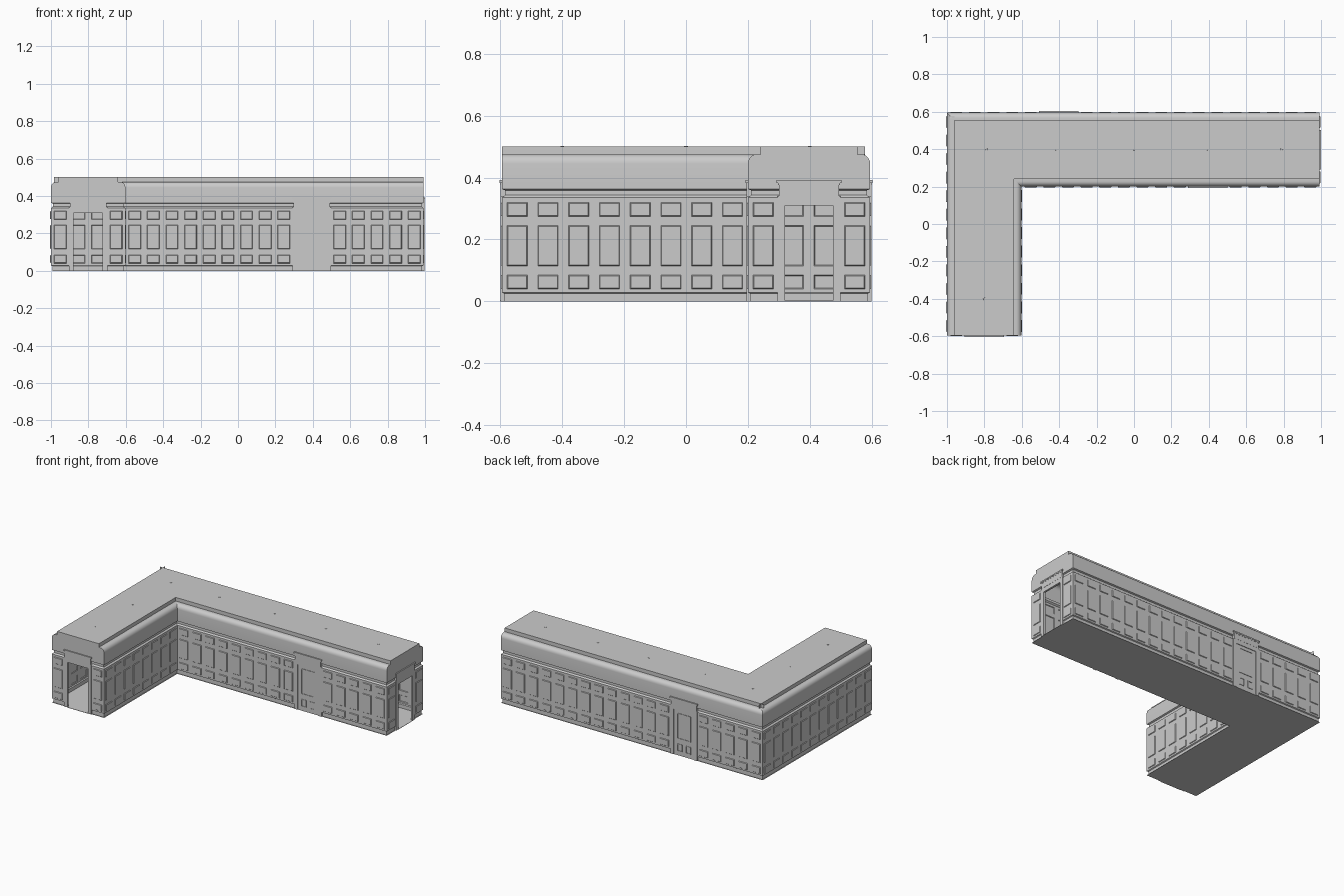
import bpy, bmesh, math
from mathutils import Vector

if "Cube" in bpy.data.objects:
    bpy.data.objects.remove(bpy.data.objects["Cube"])

UP = Vector((0, 0, 1))
# L-shaped corridor plan, counter-clockwise, and its ceiling line
PLAN = [Vector((x, y, 0)) for x, y in [(-1, -.595), (-.602, -.595), (-.602, .2),
                                       (.992, .2), (.992, .595), (-1, .595)]]
CEIL = [(-.96, -.595), (-.642, -.595), (-.642, .24), (.992, .24), (.992, .555), (-.96, .555)]
# Wall section as (inward offset, height): skirting, wall, crown groove
LOWER = [(.007, 0), (.007, .025), (0, .029), (0, .04), (0, .085), (0, .115), (0, .245),
         (0, .275), (0, .32), (0, .335), (.01, .343), (.01, .359), (0, .363)]
PANEL_ROWS = {3, 5, 7}
# Cove and stepped ceiling edge
COVE = [(0, .445)] + [(.028 * (1 - math.cos(a)), .445 + .03 * math.sin(a))
                      for a in [math.pi / 12 * k for k in range(1, 7)]] + [(.04, .475), (.04, .5)]


def finish(bm, name, smooth=False):
    me = bpy.data.meshes.new(name)
    bm.to_mesh(me)
    bm.free()
    ob = bpy.data.objects.new(name, me)
    bpy.context.collection.objects.link(ob)
    if smooth:
        bpy.ops.object.select_all(action='DESELECT')
        ob.select_set(True)
        bpy.context.view_layer.objects.active = ob
        bpy.ops.object.shade_smooth_by_angle(angle=math.radians(25))
    return ob


def polygon(name, pts):
    bm = bmesh.new()
    bm.faces.new([bm.verts.new(p) for p in pts])
    finish(bm, name)


def wall(name, p0, p1, slots, door, m0, m1, is_end, cap0=False, cap1=False):
    """Panelled wall; m0/m1 are corner mitre signs, door is the slot left of the door."""
    L = (p1 - p0).length
    d = (p1 - p0).normalized()
    inward = UP.cross(d)
    pitch = L / slots
    us, panel_cols, hole_cols = [0], set(), set()
    for s in range(slots):
        if door is not None and s == door:
            c = (s + 1) * pitch
            hole_cols.add(len(us))
            us += [c - .0775, c + .0775]
        elif door is not None and s == door + 1:
            continue
        else:
            c = (s + .5) * pitch
            panel_cols.add(len(us))
            us += [c - .033, c + .033]
    us.append(L)
    rows = LOWER if is_end else LOWER + COVE
    bm = bmesh.new()
    grid = []
    for off, z in rows:
        line = []
        for i, u in enumerate(us):
            if i == 0 and not (cap0 and z > .362):
                u += m0 * off
            if i == len(us) - 1 and not (cap1 and z > .362):
                u -= m1 * off
            line.append(bm.verts.new(p0 + d * u + inward * off + UP * z))
        grid.append(line)
    panels = []
    for j in range(len(rows) - 1):
        for i in range(len(us) - 1):
            if i in hole_cols and j < 8:
                continue
            f = bm.faces.new([grid[j][i], grid[j][i + 1], grid[j + 1][i + 1], grid[j + 1][i]])
            if i in panel_cols and j in PANEL_ROWS:
                panels.append(f)
    # Grooved panel mouldings
    for depth in (-.004, .004):
        bmesh.ops.inset_individual(bm, faces=panels, thickness=.003, depth=depth,
                                   use_even_offset=True)
    if is_end:
        # Gable closing the cove
        sec = LOWER[-1:] + COVE
        pts = [p0 + d * o + UP * z for o, z in reversed(sec)]
        pts += [p1 - d * o + UP * z for o, z in sec]
        bm.faces.new([bm.verts.new(p) for p in pts])
    finish(bm, name, True)
    if door is not None:
        doorway(name, p0 + d * (door + 1) * pitch, d, inward, not is_end)


def doorway(name, c, d, inward, closed):
    """Casing and header through the wall, with a panelled door leaf if closed."""
    def box(bm, u0, u1, z0, z1, out, inn):
        v = [bm.verts.new(c + d * u + inward * n + UP * z)
             for z in (z0, z1) for u, n in ((u0, -out), (u1, -out), (u1, inn), (u0, inn))]
        for q in ((3, 2, 1, 0), (4, 5, 6, 7), (0, 1, 5, 4), (1, 2, 6, 5), (2, 3, 7, 6), (3, 0, 4, 7)):
            bm.faces.new([v[k] for k in q])

    bm = bmesh.new()
    for s in (-1, 1):
        box(bm, *sorted((s * .0775, s * .1025)), 0, .34, .004, .010)
    box(bm, -.0775, .0775, .31, .34, .004, .010)
    box(bm, -.0975, .0975, .34, .376, .005, .014)
    box(bm, -.1, .1, .376, .383, .006, .016)
    box(bm, -.105, .105, .383, .392, .008, .018)
    finish(bm, name + "_door_casing")
    bm = bmesh.new()
    if closed:
        box(bm, -.0775, .0775, 0, .31, 0, .006)
        for a, b, z0, z1 in ((-.052, .052, .115, .29), (-.052, -.014, .03, .08),
                             (.014, .052, .03, .08)):
            w = .004
            for r in ((a, b, z0, z0 + w), (a, b, z1 - w, z1),
                      (a, a + w, z0 + w, z1 - w), (b - w, b, z0 + w, z1 - w)):
                box(bm, *r, .003, .009)
        finish(bm, name + "_door_leaf")
    else:
        box(bm, -.0775, .0775, 0, .002, .006, .006)
        finish(bm, name + "_threshold")


P = PLAN
wall("south_end_wall", P[0], P[1], 4, 1, 1, 1, True)
wall("inner_side_wall", P[1], P[2], 8, None, 1, -1, False, cap0=True)
wall("inner_front_wall", P[2], P[3], 16, 9, -1, 1, False, cap1=True)
wall("east_end_wall", P[3], P[4], 4, 1, 1, 1, True)
wall("back_wall", P[4], P[5], 20, 13, 1, 1, False, cap0=True)
wall("left_wall", P[5], P[0], 12, None, 1, 1, False, cap1=True)

polygon("floor", [(p.x, p.y, 0) for p in reversed(P)])
polygon("ceiling", [(x, y, .5) for x, y in CEIL])

# Small ceiling fittings
for x, y in [(-.8, -.4), (-.8, 0), (-.79, .4), (-.42, .4), (0, .4), (.39, .4), (.79, .4)]:
    bm = bmesh.new()
    bmesh.ops.create_cone(bm, cap_ends=True, segments=12, radius1=.008, radius2=.006, depth=.01)
    bmesh.ops.translate(bm, verts=bm.verts, vec=(x, y, .4965))
    finish(bm, "ceiling_fitting")
